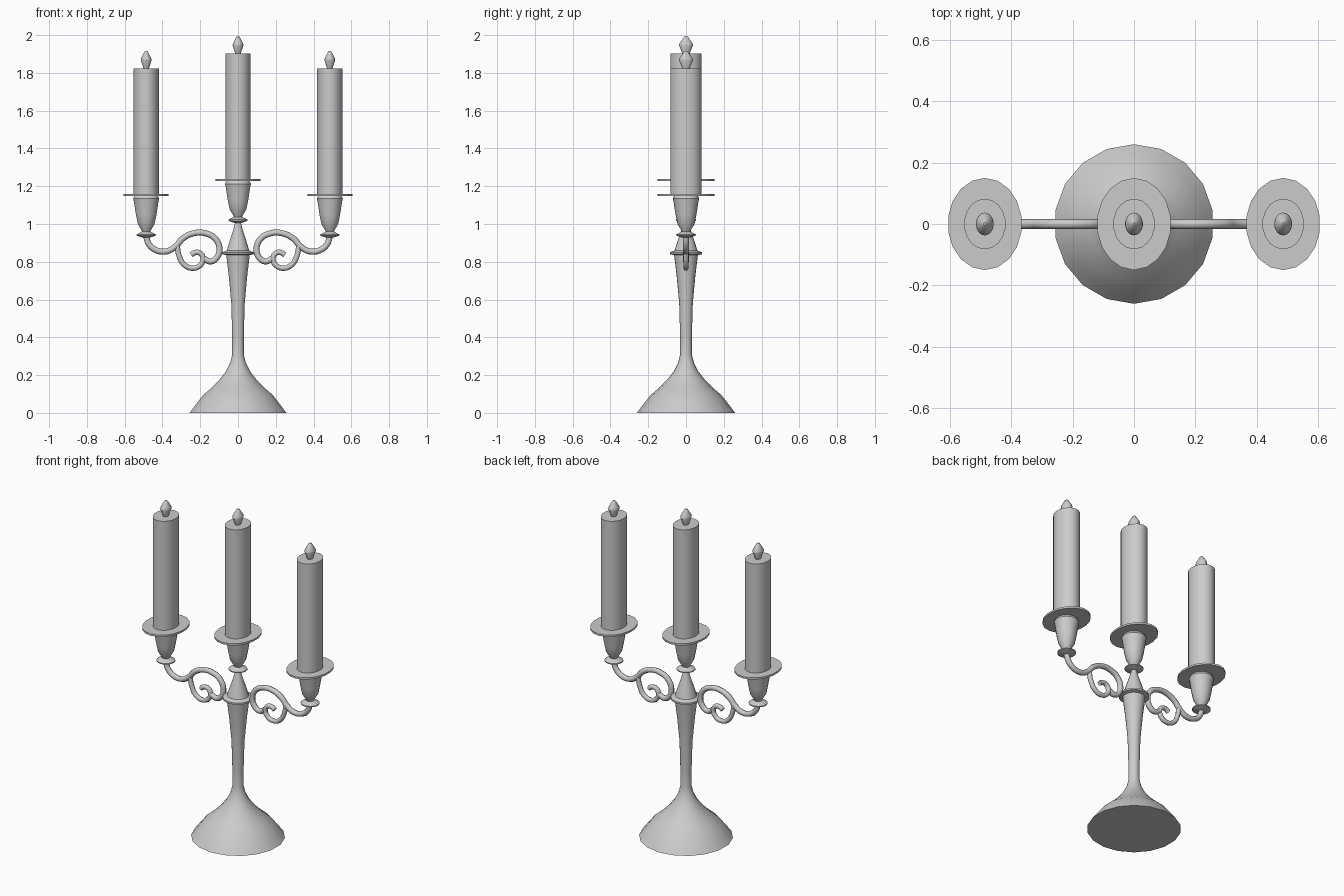
import bpy, bmesh
from math import cos, sin, pi, radians

if "Cube" in bpy.data.objects:
    bpy.data.objects.remove(bpy.data.objects["Cube"])

SIDES = 18


def lathe(name, profile, x=0, z=0, depth=1.0):
    """Revolve (radius, height) points; depth stretches the rings along y."""
    bm = bmesh.new()
    rings = []
    for r, h in profile:
        rings.append([bm.verts.new((r * cos(2 * pi * i / SIDES + pi / 2),
                                    depth * r * sin(2 * pi * i / SIDES + pi / 2), h))
                      for i in range(SIDES)])
    for a, b in zip(rings, rings[1:]):
        for i in range(SIDES):
            j = (i + 1) % SIDES
            bm.faces.new((a[i], a[j], b[j], b[i]))
    bm.faces.new(rings[0][::-1])
    bm.faces.new(rings[-1])
    me = bpy.data.meshes.new(name)
    bm.to_mesh(me)
    bm.free()
    me.shade_smooth()
    me.set_sharp_from_angle(angle=radians(35))
    ob = bpy.data.objects.new(name, me)
    ob.location = (x, 0, z)
    bpy.context.collection.objects.link(ob)
    return ob


def tube(name, points, side, radius):
    """Round bar along (x, z) points, mirrored by side."""
    cu = bpy.data.curves.new(name, 'CURVE')
    cu.dimensions = '3D'
    cu.bevel_depth = radius
    cu.bevel_resolution = 2
    cu.resolution_u = 6
    cu.use_fill_caps = True
    sp = cu.splines.new('BEZIER')
    sp.bezier_points.add(len(points) - 1)
    for bp, (x, z) in zip(sp.bezier_points, points):
        bp.co = (side * x, 0, z)
        bp.handle_left_type = bp.handle_right_type = 'AUTO'
    ob = bpy.data.objects.new(name, cu)
    bpy.context.collection.objects.link(ob)
    bpy.ops.object.select_all(action='DESELECT')
    ob.select_set(True)
    bpy.context.view_layer.objects.active = ob
    bpy.ops.object.convert(target='MESH')
    bpy.context.object.data.shade_smooth()
    bpy.context.object.data.set_sharp_from_angle(angle=radians(50))


# Foot, stem, collar and top cone
lathe("stem", [(.26, 0), (.23, .04), (.187, .095), (.145, .13), (.10, .175),
               (.065, .22), (.042, .265), (.031, .31), (.031, .40), (.036, .58),
               (.049, .72), (.063, .835), (.085, .84), (.085, .85), (.06, .86),
               (.045, .91), (.028, .96), (.014, 1.012)])


# Candle holder: knob, cup, drip dish, candle and flame
def holder(label, x, z):
    lathe(label + "_cup", [(.02, 0), (.052, .011), (.052, .017), (.022, .032),
                           (.026, .04), (.045, .072), (.055, .12), (.066, .19),
                           (.07, .207), (.062, .222)], x, z)
    lathe(label + "_dish", [(.121, .221), (.121, .232)], x, z, 1.24)
    lathe(label + "_candle", [(.068, .23), (.068, .896)], x, z, 1.21)
    lathe(label + "_flame", [(.014, .893), (.029, .94), (.027, .95),
                             (.009, .984), (.004, .989)], x, z, 1.28)


holder("centre", 0, 1.006)
holder("left", -.486, .928)
holder("right", .486, .928)

# Scrolled arms: main S bar and lower curl
main = [(.486, .935), (.473, .895), (.435, .862), (.38, .855), (.335, .878),
        (.29, .925), (.23, .952), (.17, .95), (.12, .922), (.098, .87),
        (.112, .822), (.145, .802), (.178, .815)]
curl = [(.322, .886), (.313, .835), (.285, .785), (.24, .766), (.198, .784),
        (.185, .82), (.205, .848), (.232, .847), (.248, .836)]
for label, side in (("left", -1), ("right", 1)):
    tube(label + "_arm", main, side, .016)
    tube(label + "_arm_curl", curl, side, .014)
